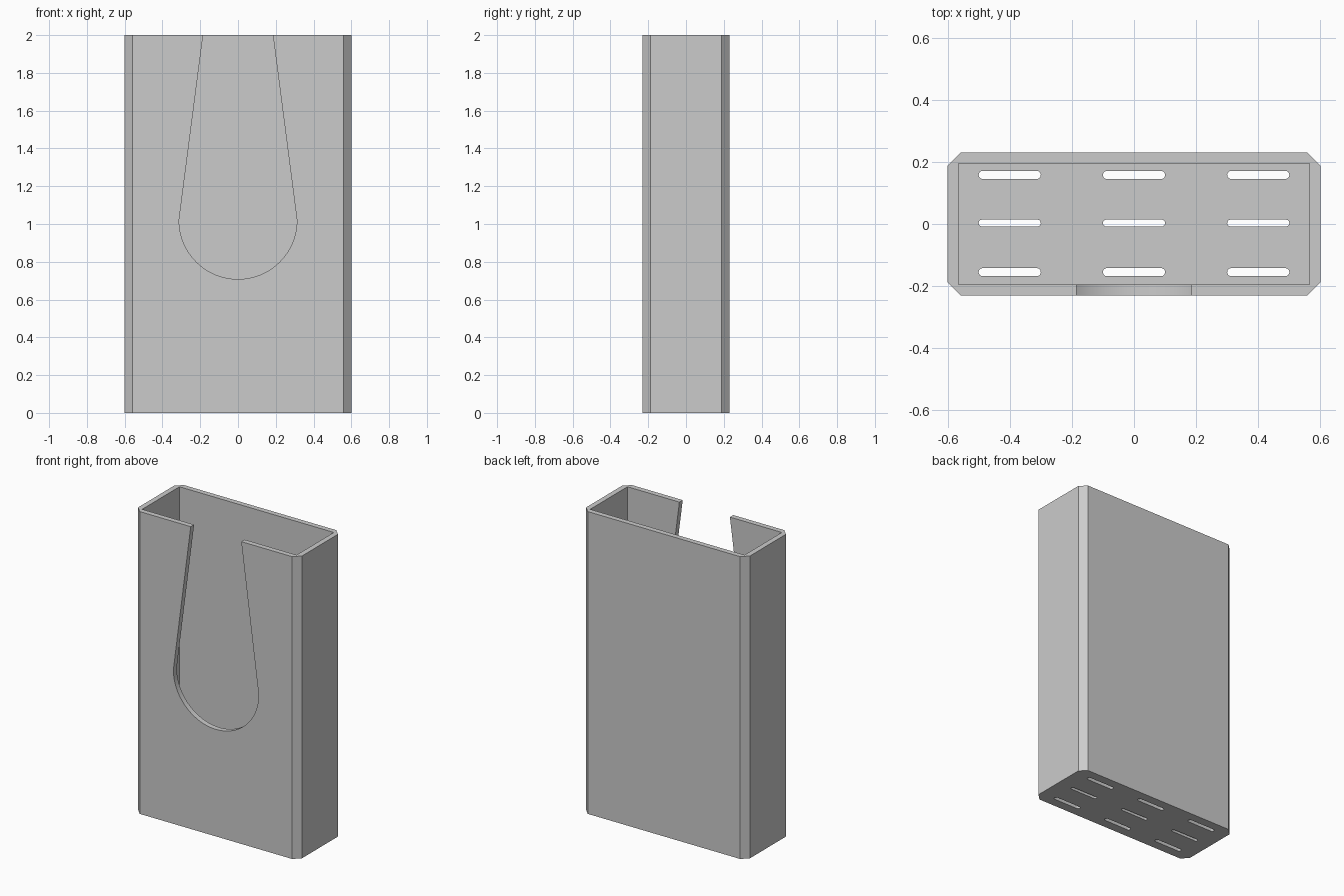
import bpy, bmesh
from math import cos, sin, pi
from mathutils import Vector

cube = bpy.data.objects.get("Cube")
if cube:
    bpy.data.objects.remove(cube, do_unlink=True)

W, D, H = 0.6, 0.23, 2.0      # half width, half depth, height
WALL = 0.035
CHAMFER = 0.042

grey = bpy.data.materials.new("plain grey")
grey.use_nodes = True
colour = (0.6, 0.6, 0.6, 1)
grey.diffuse_color = colour
grey.node_tree.nodes["Principled BSDF"].inputs["Base Color"].default_value = colour


def prism(name, points, direction):
    """Extrude a closed 3D outline along a direction."""
    bm = bmesh.new()
    face = bm.faces.new([bm.verts.new(p) for p in points])
    new = bmesh.ops.extrude_face_region(bm, geom=[face])["geom"]
    bmesh.ops.translate(bm, vec=Vector(direction),
                        verts=[v for v in new if isinstance(v, bmesh.types.BMVert)])
    bmesh.ops.recalc_face_normals(bm, faces=bm.faces)
    mesh = bpy.data.meshes.new(name)
    bm.to_mesh(mesh)
    bm.free()
    mesh.materials.append(grey)
    obj = bpy.data.objects.new(name, mesh)
    bpy.context.collection.objects.link(obj)
    return obj


def cut(target, cutter):
    """Subtract the cutter from the target and remove it."""
    mod = target.modifiers.new("cut", 'BOOLEAN')
    mod.operation = 'DIFFERENCE'
    mod.solver = 'EXACT'
    mod.object = cutter
    bpy.context.view_layer.objects.active = target
    bpy.ops.object.modifier_apply(modifier=mod.name)
    bpy.data.objects.remove(cutter, do_unlink=True)


def arc(radius, start, end, steps):
    angles = [start + (end - start) * i / steps for i in range(steps + 1)]
    return [(radius * cos(a), radius * sin(a)) for a in angles]


# Outer body with chamfered vertical edges
w, d = W - CHAMFER, D - CHAMFER
outline = [(w, -D), (W, -d), (W, d), (w, D), (-w, D), (-W, d), (-W, -d), (-w, -D)]
holder = prism("holder_body", [(x, y, 0) for x, y in outline], (0, 0, H))

# Square-cornered cavity, open at the top
w, d = W - WALL, D - WALL
cavity = prism("cavity_cutter", [(x, y, WALL) for x, y in
                                 [(-w, -d), (w, -d), (w, d), (-w, d)]], (0, 0, H))
cut(holder, cavity)

# Front opening: round bottom, sides narrowing toward the top rim
centre, radius, rim = 1.02, 0.312, 0.185
over = 0.1
rim_over = rim - (radius - rim) * over / (H - centre)
profile = [(x, centre + z) for x, z in arc(radius, pi, 2 * pi, 48)]
profile += [(rim_over, H + over), (-rim_over, H + over)]
opening = prism("opening_cutter", [(x, -D - over, z) for x, z in profile], (0, over + D, 0))
cut(holder, opening)

# Drain slots through the floor
for y, half in ((-0.155, 0.013), (0.003, 0.011), (0.158, 0.013)):
    for x in (-0.4, 0, 0.4):
        reach = 0.1 - half
        ends = [(x + reach + a, y + b) for a, b in arc(half, -pi / 2, pi / 2, 10)]
        ends += [(x - reach + a, y + b) for a, b in arc(half, pi / 2, 3 * pi / 2, 10)]
        slot = prism("slot_cutter", [(a, b, -WALL) for a, b in ends], (0, 0, 3 * WALL))
        cut(holder, slot)

# Smooth only the curved opening and slot ends
bpy.ops.object.select_all(action='DESELECT')
holder.select_set(True)
bpy.context.view_layer.objects.active = holder
bpy.ops.object.shade_smooth_by_angle(angle=pi / 7)
